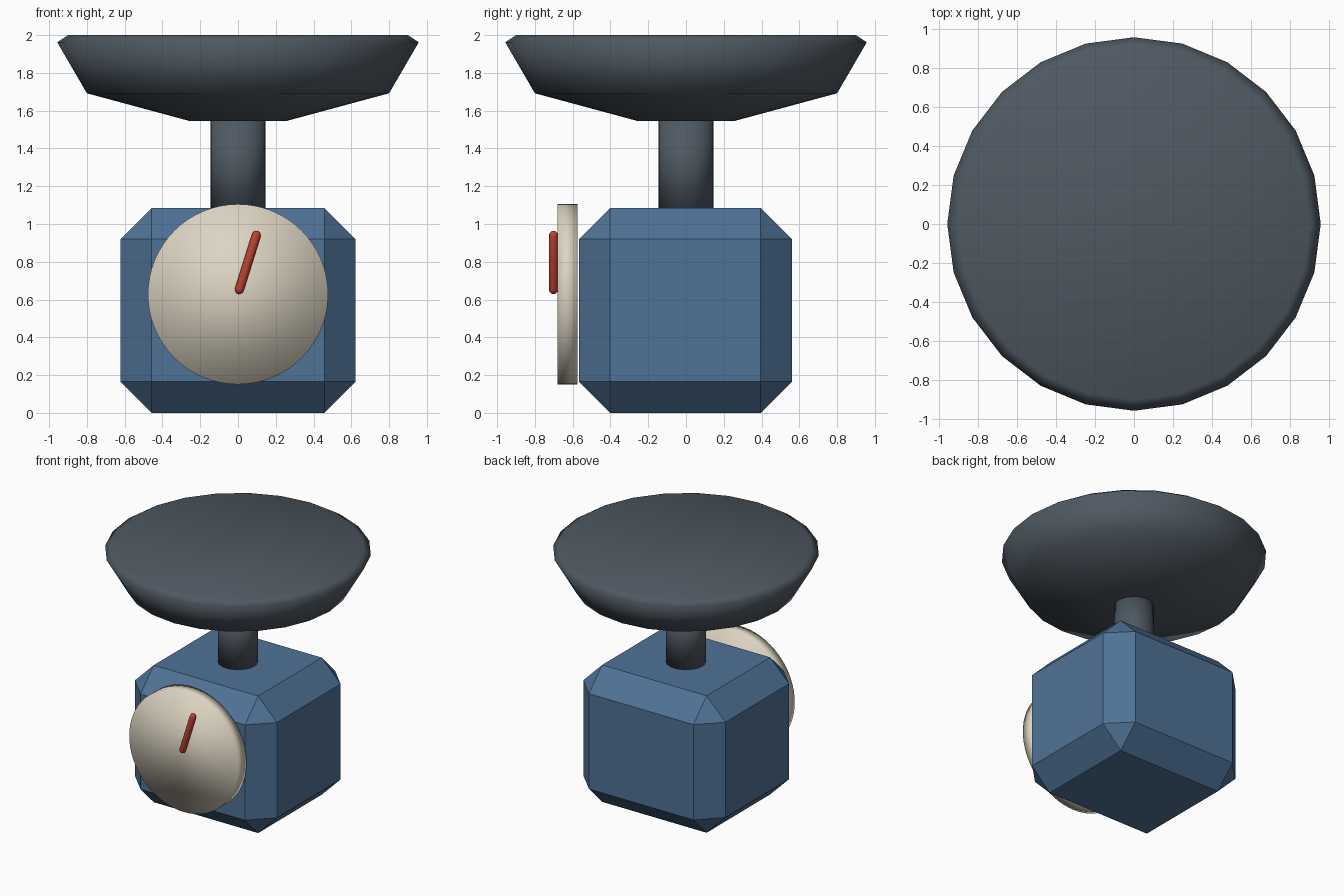
import bpy, bmesh, math
from mathutils import Matrix, Vector

if "Cube" in bpy.data.objects:
    bpy.data.objects.remove(bpy.data.objects["Cube"])


def material(name, rgb):
    m = bpy.data.materials.new(name)
    m.diffuse_color = (*rgb, 1)
    m.use_nodes = True
    m.node_tree.nodes["Principled BSDF"].inputs["Base Color"].default_value = m.diffuse_color
    return m


BLUE = material("blue enamel", (0.078, 0.168, 0.305))
GREY = material("dark grey metal", (0.078, 0.100, 0.123))
CREAM = material("cream face", (0.72, 0.66, 0.54))
RED = material("red pointer", (0.50, 0.056, 0.030))


def finish(bm, name, mat, smooth):
    bmesh.ops.recalc_face_normals(bm, faces=bm.faces)
    for f in bm.faces:
        f.smooth = smooth
    me = bpy.data.meshes.new(name)
    bm.to_mesh(me)
    bm.free()
    me.materials.append(mat)
    ob = bpy.data.objects.new(name, me)
    bpy.context.collection.objects.link(ob)
    return ob


def lathe(name, profile, sides, mat, matrix=Matrix()):
    """Revolve (radius, height) points about z, cap both ends, then place."""
    bm = bmesh.new()
    rings = []
    for r, z in profile:
        rings.append([bm.verts.new((r * math.cos(a), r * math.sin(a), z))
                      for a in (2 * math.pi * i / sides for i in range(sides))])
    for lo, hi in zip(rings, rings[1:]):
        for i in range(sides):
            j = (i + 1) % sides
            bm.faces.new((lo[i], lo[j], hi[j], hi[i]))
    bm.faces.new(rings[0])
    bm.faces.new(rings[-1])
    bm.transform(matrix)
    return finish(bm, name, mat, True)


# Chamfered box housing
bm = bmesh.new()
bmesh.ops.create_cube(bm, size=1)
bm.transform(Matrix.Translation((0, -0.003, 0.5425)) @ Matrix.Diagonal((1.245, 1.127, 1.085, 1)))
bmesh.ops.bevel(bm, geom=bm.edges[:], offset=0.165, segments=1, affect='EDGES')
finish(bm, "body", BLUE, False)

# Column carrying the weighing pan
lathe("column", [(0.145, 1.06), (0.145, 1.56)], 24, GREY)

# Weighing pan with closed flat top
lathe("pan", [(0.255, 1.545), (0.80, 1.692), (0.957, 1.962), (0.90, 2.0)], 24, GREY)

# Round dial in front of the housing
to_front = Matrix.Rotation(math.pi / 2, 4, 'X')
lathe("dial", [(0.477, 0.575), (0.477, 0.68)], 64, CREAM,
      Matrix.Translation((0, 0, 0.628)) @ to_front)

# Round-ended pointer
start, end, r = Vector((0.007, -0.702, 0.653)), Vector((0.097, -0.702, 0.940)), 0.024
length = (end - start).length
arc = [math.radians(d) for d in (4, 30, 60, 90)]
profile = [(r * math.sin(a), -r * math.cos(a)) for a in arc]
profile += [(r * math.sin(a), length + r * math.cos(a)) for a in reversed(arc)]
turn = (end - start).to_track_quat('Z', 'Y').to_matrix().to_4x4()
lathe("pointer", profile, 16, RED, Matrix.Translation(start) @ turn)
